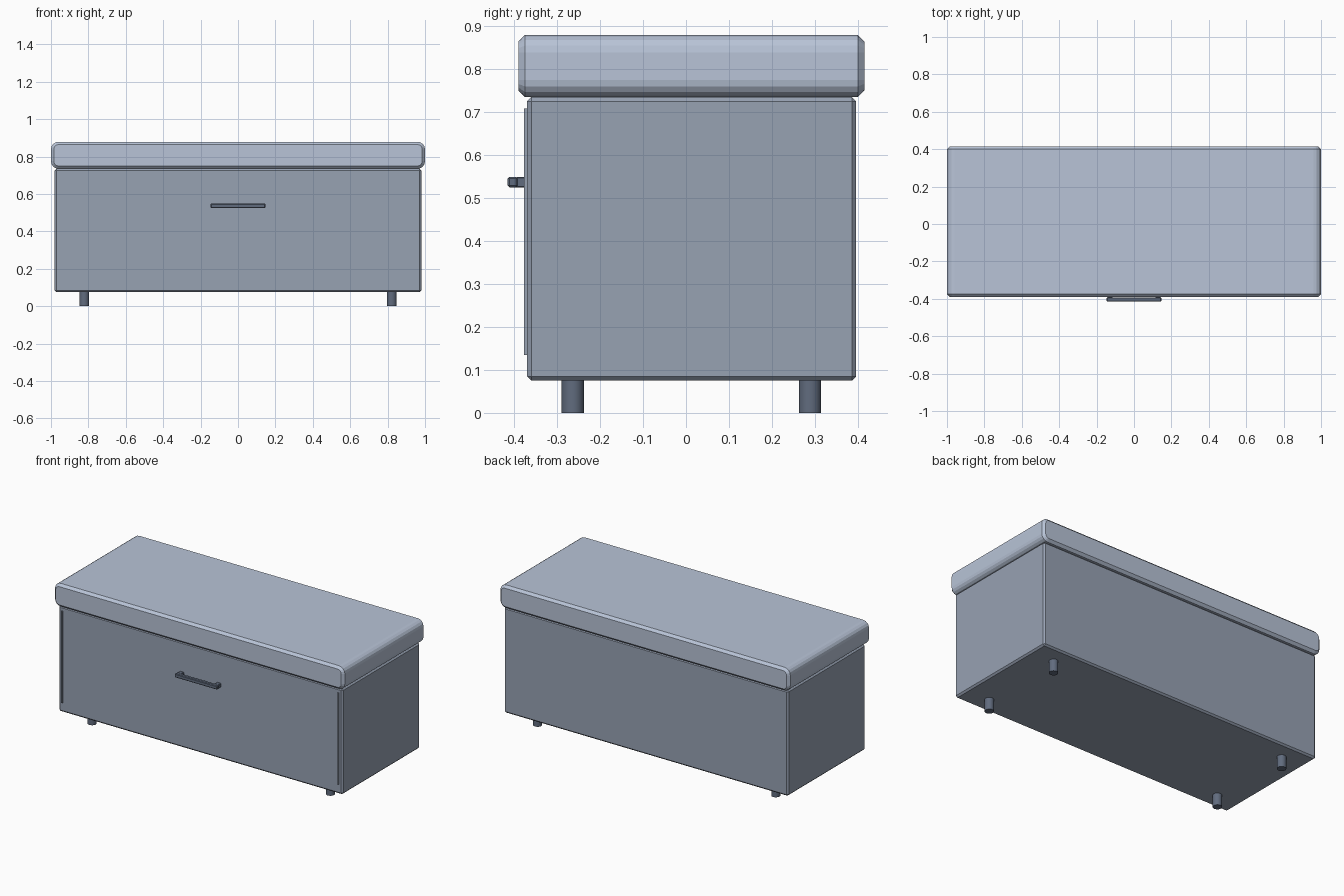
import bpy, bmesh, math
from mathutils import Vector

if "Cube" in bpy.data.objects:
    bpy.data.objects.remove(bpy.data.objects["Cube"])

YC = 0.0125  # depth centre of the cabinet (handle sticks out in front)


def material(name, rgb):
    mat = bpy.data.materials.new(name)
    mat.diffuse_color = (*rgb, 1)
    mat.use_nodes = True
    mat.node_tree.nodes["Principled BSDF"].inputs["Base Color"].default_value = mat.diffuse_color
    return mat


FABRIC = material("cushion_fabric", (0.48, 0.55, 0.68))
PANEL = material("cabinet_panel", (0.31, 0.36, 0.45))
METAL = material("dark_metal", (0.12, 0.15, 0.21))


def add_object(name, bm, mat, smooth=False):
    bmesh.ops.recalc_face_normals(bm, faces=bm.faces)
    mesh = bpy.data.meshes.new(name)
    bm.to_mesh(mesh)
    bm.free()
    mesh.materials.append(mat)
    ob = bpy.data.objects.new(name, mesh)
    bpy.context.collection.objects.link(ob)
    if smooth:
        bpy.ops.object.select_all(action='DESELECT')
        ob.select_set(True)
        bpy.context.view_layer.objects.active = ob
        bpy.ops.object.shade_smooth_by_angle(angle=math.radians(30))
    return ob


def box(name, lo, hi, mat, bevel=0.0, segments=1):
    bm = bmesh.new()
    lo, hi = Vector(lo), Vector(hi)
    bmesh.ops.create_cube(bm, size=1)
    for v in bm.verts:
        v.co = (lo + hi) / 2 + v.co * (hi - lo)
    if bevel:
        bmesh.ops.bevel(bm, geom=bm.edges[:], offset=bevel, segments=segments,
                        profile=0.5, affect='EDGES')
    return add_object(name, bm, mat)


def cushion(name, half_x, y0, y1, z0, z1, radius, chamfer, mat, steps=4):
    # rounded cross-section in x/z, swept front to back with chamfered ends
    rings = []
    bm = bmesh.new()
    for y, inset in ((y0, chamfer), (y0 + chamfer, 0), (y1 - chamfer, 0), (y1, chamfer)):
        ring = []
        r = radius - inset
        for k, (sx, sz) in enumerate(((1, 1), (-1, 1), (-1, -1), (1, -1))):
            cx = sx * (half_x - radius)
            cz = z1 - radius if sz > 0 else z0 + radius
            for i in range(steps + 1):
                a = math.radians(90) * (k + i / steps)
                ring.append(bm.verts.new((cx + r * math.cos(a), y, cz + r * math.sin(a))))
        rings.append(ring)
    n = len(rings[0])
    for a, b in zip(rings, rings[1:]):
        for i in range(n):
            j = (i + 1) % n
            bm.faces.new((a[i], a[j], b[j], b[i]))
    bm.faces.new(rings[0])
    bm.faces.new(rings[-1])
    return add_object(name, bm, mat)


# Main cabinet and padded lid
box("cabinet_body", (-0.98, -0.37, 0.075), (0.98, 0.396, 0.735), PANEL, 0.01)
cushion("lid_cushion", 1.0, -0.39, 0.415, 0.735, 0.879, 0.04, 0.015, FABRIC)

for side, s in (("left", -1), ("right", 1)):
    # Thin upright trim strips on the front
    xs = sorted((s * 0.949, s * 0.956))
    box(f"front_trim_{side}", (xs[0], -0.377, 0.135), (xs[1], -0.365, 0.708), PANEL)
    # Handle posts
    xs = sorted((s * 0.115, s * 0.142))
    box(f"handle_post_{side}", (xs[0], -0.397, 0.524), (xs[1], -0.365, 0.549), METAL, 0.003)
    # Round legs
    for end, d in (("front", -1), ("back", 1)):
        bm = bmesh.new()
        bmesh.ops.create_cone(bm, cap_ends=True, segments=24, radius1=0.026,
                              radius2=0.026, depth=0.085)
        bmesh.ops.translate(bm, verts=bm.verts,
                            vec=(s * 0.822, YC + d * 0.276, 0.0425))
        add_object(f"{end}_leg_{side}", bm, METAL, smooth=True)

# Handle bar
box("handle_bar", (-0.147, -0.415, 0.525), (0.147, -0.392, 0.549), METAL, 0.004)
